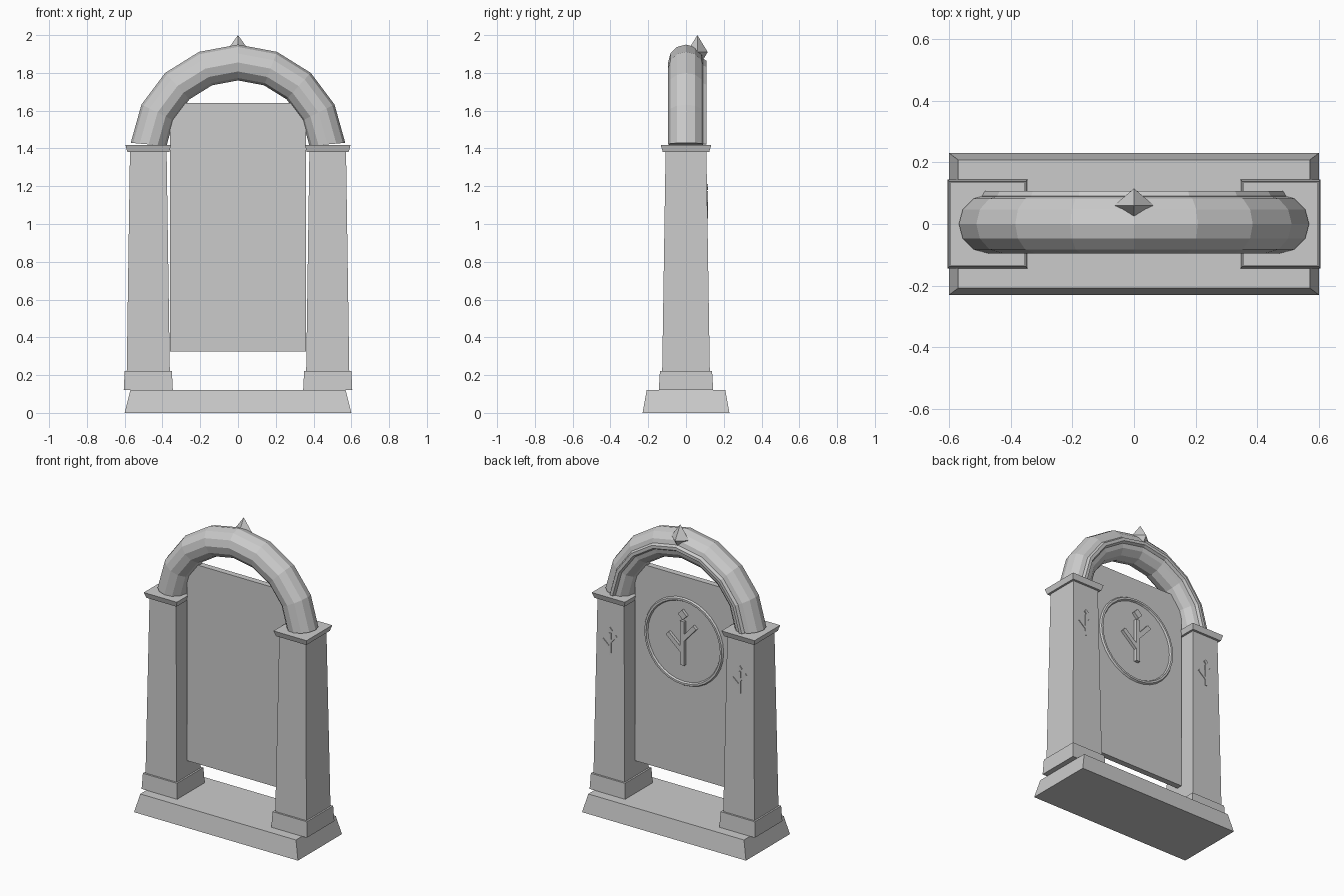
import bpy, bmesh, math
from mathutils import Matrix, Vector

cube = bpy.data.objects.get("Cube")
if cube:
    bpy.data.objects.remove(cube, do_unlink=True)

stone = bpy.data.materials.new("grey_stone")
stone.use_nodes = True
GREY = (0.6, 0.6, 0.6, 1)
stone.diffuse_color = GREY
stone.node_tree.nodes["Principled BSDF"].inputs["Base Color"].default_value = GREY


def finish(name, bm):
    bmesh.ops.recalc_face_normals(bm, faces=bm.faces)
    me = bpy.data.meshes.new(name)
    bm.to_mesh(me)
    bm.free()
    me.materials.append(stone)
    ob = bpy.data.objects.new(name, me)
    bpy.context.collection.objects.link(ob)
    return ob


def tapered_box(name, x, z0, z1, bottom, top):
    """Block whose bottom and top half-sizes (x, y) differ."""
    bm = bmesh.new()
    bmesh.ops.create_cube(bm, size=2)
    for v in bm.verts:
        hx, hy = top if v.co.z > 0 else bottom
        v.co = (x + v.co.x * hx, v.co.y * hy, z1 if v.co.z > 0 else z0)
    return finish(name, bm)


def arc_tube(name, centre, major, minor, start, end, steps, sides):
    """Faceted tube along an arc in the xz plane, closed if it is a full turn."""
    bm = bmesh.new()
    full = end - start >= 360
    rings = []
    for i in range(steps if full else steps + 1):
        a = math.radians(start + (end - start) * i / steps)
        out = Vector((math.cos(a), 0, math.sin(a)))
        ring = []
        for k in range(sides):
            t = math.tau * k / sides
            p = out * (major + minor * math.cos(t)) + Vector((0, minor * math.sin(t), 0))
            ring.append(bm.verts.new(Vector(centre) + p))
        rings.append(ring)
    pairs = list(zip(rings, rings[1:])) + ([(rings[-1], rings[0])] if full else [])
    for r, s in pairs:
        for k in range(sides):
            n = (k + 1) % sides
            bm.faces.new((r[k], r[n], s[n], s[k]))
    if not full:
        bm.faces.new(rings[0])
        bm.faces.new(rings[-1])
    return finish(name, bm)


def add_stroke(bm, a, b, width, y0, y1):
    """Bar from a to b, both (x, z), between two depths."""
    a, b = Vector((a[0], 0, a[1])), Vector((b[0], 0, b[1]))
    d = b - a
    m = (Matrix.Translation((a + b) / 2 + Vector((0, (y0 + y1) / 2, 0)))
         @ Matrix.Rotation(math.atan2(d.x, d.z), 4, 'Y')
         @ Matrix.Diagonal((width, y1 - y0, d.length, 1)))
    bmesh.ops.create_cube(bm, size=1, matrix=m)


def carved_sign(name, x, z, scale, width, y0, y1):
    """Stem with two raised arms and a diamond dot."""
    bm = bmesh.new()
    strokes = [((0, -0.15), (0, 0.14)),
               ((0, -0.06), (0.11, 0.035)),
               ((0, 0.02), (-0.09, 0.12)),
               ((-0.017, 0.165), (0.017, 0.199))]
    for i, (a, b) in enumerate(strokes):
        add_stroke(bm, (x + a[0] * scale, z + a[1] * scale),
                   (x + b[0] * scale, z + b[1] * scale),
                   0.042 * scale if i == 3 else width, y0, y1)
    return finish(name, bm)


# Base slab
tapered_box("base", 0, 0, 0.12, (0.60, 0.23), (0.57, 0.208))

# Pillars
for side, s in (("left", 1), ("right", -1)):
    x = 0.475 * s
    tapered_box(side + "_plinth", x, 0.12, 0.222, (0.13, 0.144), (0.125, 0.138))
    tapered_box(side + "_shaft", x, 0.222, 1.385, (0.114, 0.126), (0.097, 0.108))
    tapered_box(side + "_cap", x, 1.382, 1.418, (0.111, 0.123), (0.121, 0.134))
    carved_sign(side + "_pillar_sign", x, 1.105, 0.5, 0.014, 0.10, 0.117)

# Arch with a thin rib along its back
arc_tube("arch", (0, 0, 1.38), 0.475, 0.095, 5, 175, 8, 12)
arc_tube("arch_rib", (0, 0.09, 1.38), 0.475, 0.02, 5, 175, 8, 6)

# Crown gem
bm = bmesh.new()
bmesh.ops.create_icosphere(bm, subdivisions=1, radius=1)
bm.clear()
tips = [bm.verts.new(p) for p in
        ((0.065, 0.06, 1.91), (0, 0.115, 1.91), (-0.065, 0.06, 1.91), (0, 0.005, 1.91))]
for z in (2.0, 1.82):
    apex = bm.verts.new((0, 0.06, z))
    for i in range(4):
        bm.faces.new((tips[i], tips[(i + 1) % 4], apex))
finish("crown_gem", bm)

# Hanging panel with its ring and sign
tapered_box("panel", 0, 0.325, 1.64, (0.36, 0.02), (0.36, 0.02))
arc_tube("panel_ring", (0, 0.02, 1.21), 0.277, 0.013, 0, 360, 32, 6)
carved_sign("panel_sign", 0, 1.21, 1, 0.03, 0.01, 0.04)
